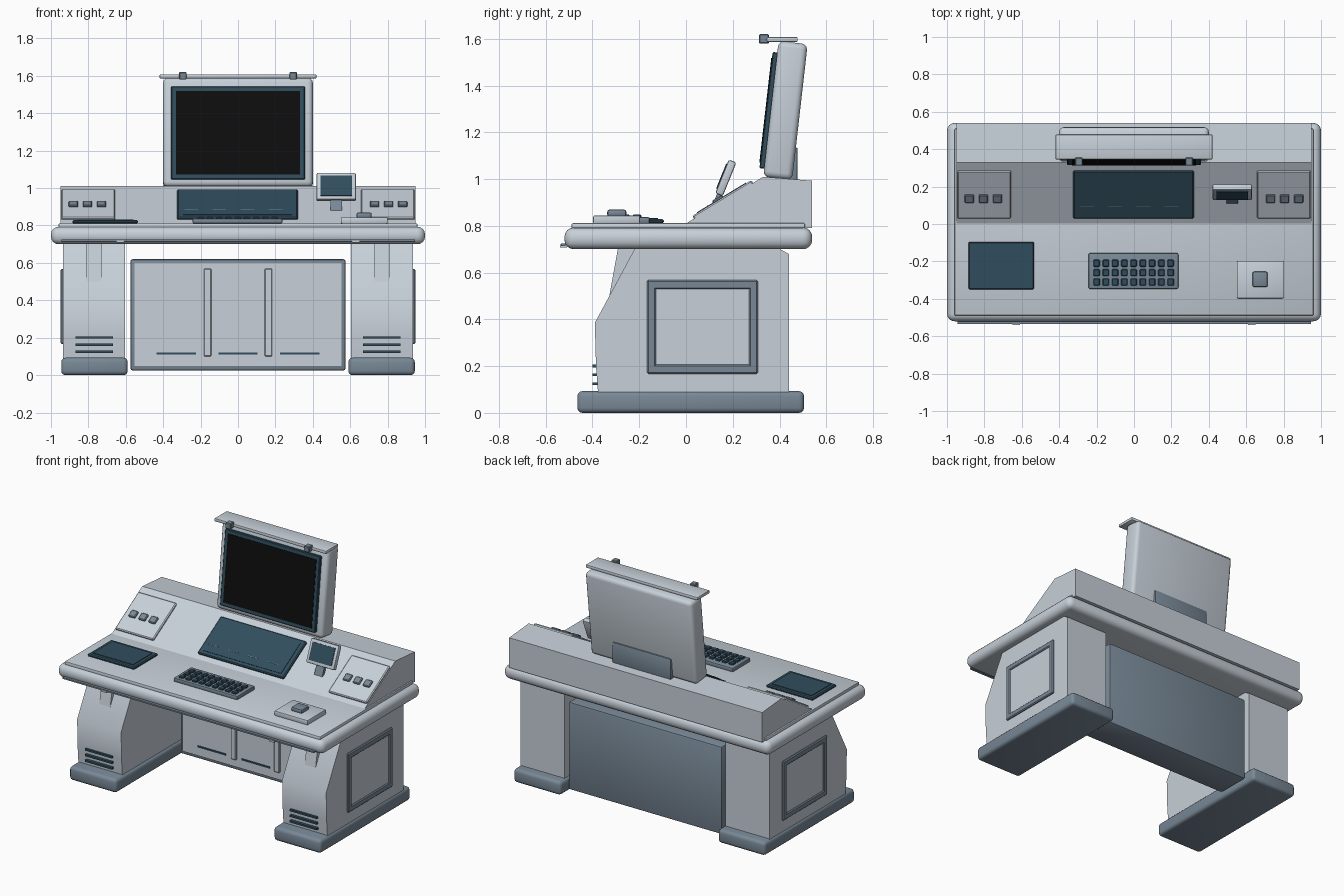
import bpy, bmesh, math
from mathutils import Matrix, Vector

if "Cube" in bpy.data.objects:
    bpy.data.objects.remove(bpy.data.objects["Cube"])


def material(name, r, g, b):
    m = bpy.data.materials.new(name)
    m.use_nodes = True
    m.diffuse_color = (r, g, b, 1)
    m.node_tree.nodes["Principled BSDF"].inputs["Base Color"].default_value = (r, g, b, 1)
    return m


GREY = material("light grey", 0.57, 0.63, 0.69)
SLATE = material("slate", 0.19, 0.25, 0.31)
TEAL = material("dark teal", 0.03, 0.075, 0.11)
BLACK = material("screen black", 0.004, 0.004, 0.004)
FLAT = Matrix.Identity(4)


def finish(name, bm, mat, frame=FLAT):
    bmesh.ops.recalc_face_normals(bm, faces=bm.faces)
    mesh = bpy.data.meshes.new(name)
    bm.to_mesh(mesh)
    bm.free()
    mesh.materials.append(mat)
    ob = bpy.data.objects.new(name, mesh)
    ob.matrix_world = frame
    bpy.context.collection.objects.link(ob)
    bpy.ops.object.select_all(action='DESELECT')
    ob.select_set(True)
    bpy.context.view_layer.objects.active = ob
    bpy.ops.object.shade_smooth_by_angle(angle=math.radians(35))
    return ob


def boxes(name, bounds, mat, bevel=0, frame=FLAT, segs=3):
    """One object made of boxes given as (x range, y range, z range)."""
    bm = bmesh.new()
    for rng in bounds:
        size = [b - a for a, b in rng]
        mid = Vector([(a + b) / 2 for a, b in rng])
        bmesh.ops.create_cube(bm, size=1, matrix=Matrix.Translation(mid) @ Matrix.Diagonal((*size, 1)))
    if bevel:
        bmesh.ops.bevel(bm, geom=list(bm.edges), offset=bevel, segments=segs,
                        profile=0.5, affect='EDGES')
    return finish(name, bm, mat, frame)


def box(name, x, y, z, mat, bevel=0, frame=FLAT, segs=3):
    return boxes(name, [(x, y, z)], mat, bevel, frame, segs)


def prism(name, x, profile, mat):
    """Side profile (y, z) extruded along x."""
    bm = bmesh.new()
    face = bm.faces.new([bm.verts.new((x[0], y, z)) for y, z in profile])
    new = bmesh.ops.extrude_face_region(bm, geom=[face])["geom"]
    bmesh.ops.translate(bm, vec=(x[1] - x[0], 0, 0),
                        verts=[v for v in new if isinstance(v, bmesh.types.BMVert)])
    return finish(name, bm, mat)


def side(s, a, b):
    return tuple(sorted((s * a, s * b)))


def around(c, half):
    return (c - half, c + half)


def tilted(x, y, z, angle):
    return Matrix.Translation((x, y, z)) @ Matrix.Rotation(angle, 4, 'X')


# Desktop
box("desktop", (-1, 1), (-0.52, 0.54), (0.70, 0.793), GREY, 0.04, segs=4)
box("desktop_inlay", (-0.96, 0.96), (-0.49, 0.51), (0.78, 0.812), GREY, 0.008, segs=2)
box("front_rail", (-0.945, 0.945), (-0.535, -0.515), (0.714, 0.724), SLATE)
boxes("rail_clips", [(around(s * 0.63, 0.02), (-0.54, -0.51), (0.708, 0.72)) for s in (-1, 1)], GREY)

# Sloped console
prism("console", (-0.95, 0.95),
      [(0, 0.81), (0.33, 1.01), (0.54, 0.993), (0.54, 0.79), (0, 0.79)], GREY)
slope = tilted(0, 0, 0.81, math.atan2(0.2, 0.33))
box("console_display", (-0.325, 0.32), (0.04, 0.335), (-0.01, 0.014), TEAL, 0.006, slope, 1)
box("console_display_panel", (-0.295, 0.29), (0.065, 0.31), (0.01, 0.017), TEAL, 0, slope)
boxes("display_marks", [(around(x, 0.037), (0.117, 0.12), (0.012, 0.0185))
                        for x in (-0.25, -0.1, 0.05, 0.2)], SLATE, 0, slope)
for s, label in ((1, "left"), (-1, "right")):
    box(label + "_control_plate", side(s, 0.657, 0.945), (0.04, 0.335), (-0.01, 0.014),
        GREY, 0.006, slope, 1)
    boxes(label + "_buttons", [(around(s * x, 0.025), (0.145, 0.195), (0.01, 0.026))
                               for x in (0.73, 0.805, 0.88)], SLATE, 0.005, slope, 1)

# Main monitor
screen = tilted(0, 0.33, 1.01, math.radians(-6.5))
box("monitor_body", (-0.4, 0.4), (0, 0.125), (0, 0.585), GREY, 0.025, screen)
box("monitor_bezel", (-0.357, 0.357), (-0.02, 0.01), (0.035, 0.535), TEAL, 0.004, screen, 1)
box("monitor_screen", (-0.332, 0.332), (-0.023, -0.015), (0.06, 0.51), BLACK, 0, screen)
box("monitor_top_bar", (-0.42, 0.42), (0.345, 0.478), (1.586, 1.608), GREY, 0.006, segs=2)
boxes("monitor_clips", [(around(s * 0.295, 0.02), (0.312, 0.355), (1.58, 1.62))
                        for s in (-1, 1)], SLATE, 0.004, segs=1)
box("monitor_back_bracket", (-0.22, 0.22), (0.43, 0.478), (0.98, 1.135), SLATE, 0.008, segs=2)

# Small screen
small = tilted(0.525, 0.125, 0.94, math.radians(-22))
box("small_screen_body", (-0.105, 0.105), (0, 0.035), (0, 0.155), GREY, 0.008, small, 2)
box("small_screen_glass", (-0.085, 0.085), (-0.004, 0.004), (0.02, 0.135), TEAL, 0, small)
box("small_screen_stand", (-0.03, 0.03), (0.008, 0.028), (-0.06, 0.02), SLATE, 0, small)

# Items on the desktop
box("tablet", (-0.885, -0.535), (-0.35, -0.095), (0.81, 0.829), TEAL, 0.006, segs=1)
box("tablet_surface", (-0.86, -0.56), (-0.325, -0.12), (0.825, 0.833), TEAL)
box("keyboard", (-0.243, 0.237), (-0.347, -0.155), (0.81, 0.838), SLATE, 0.008, segs=2)
boxes("keyboard_keys", [(around(-0.2 + 0.0495 * i, 0.017), around(-0.21 - 0.05 * j, 0.019), (0.83, 0.848))
                        for i in range(9) for j in range(3)], TEAL, 0.004, segs=1)
box("mouse_pad", (0.55, 0.8), (-0.397, -0.197), (0.81, 0.844), GREY, 0.006, segs=2)
box("mouse", (0.633, 0.715), (-0.337, -0.255), (0.84, 0.87), SLATE, 0.01, segs=2)

# Pedestals
for s, label in ((1, "left"), (-1, "right")):
    prism(label + "_pedestal", side(s, 0.605, 0.935),
          [(-0.375, 0.07), (-0.385, 0.2), (-0.39, 0.385), (-0.215, 0.71),
           (0.385, 0.71), (0.44, 0.68), (0.44, 0.07)], GREY)
    prism(label + "_desk_strut", side(s, 0.73, 0.812),
          [(-0.33, 0.49), (-0.29, 0.71), (-0.2, 0.71), (-0.25, 0.55)], GREY)
    box(label + "_foot", side(s, 0.59, 0.945), (-0.465, 0.505), (0, 0.093), SLATE, 0.022)
    boxes(label + "_vents", [(side(s, 0.668, 0.87), (-0.4, -0.37), around(z, 0.006))
                             for z in (0.125, 0.163, 0.201)], TEAL)
    # Framed side panel
    wall = side(s, 0.93, 0.948)
    boxes(label + "_side_frame",
          [(wall, y, (0.167, 0.568)) for y in ((-0.167, -0.128), (0.269, 0.308))] +
          [(wall, (-0.15, 0.29), z) for z in ((0.167, 0.206), (0.529, 0.568))], SLATE, 0.006, segs=1)
    box(label + "_side_panel", side(s, 0.93, 0.94), (-0.13, 0.27), (0.205, 0.53), GREY)

# Rear cabinet between the pedestals
box("cabinet", (-0.575, 0.575), (0.2, 0.44), (0.025, 0.62), SLATE, 0.012, segs=2)
box("cabinet_front", (-0.553, 0.553), (0.192, 0.21), (0.05, 0.6), GREY)
boxes("cabinet_dividers", [(around(s * 0.163, 0.02), (0.18, 0.2), (0.1, 0.57))
                           for s in (-1, 1)], GREY, 0.004, segs=1)
boxes("cabinet_slots", [(around(x, 0.105), (0.186, 0.2), (0.109, 0.12))
                        for x in (-0.33, 0, 0.33)], TEAL)
